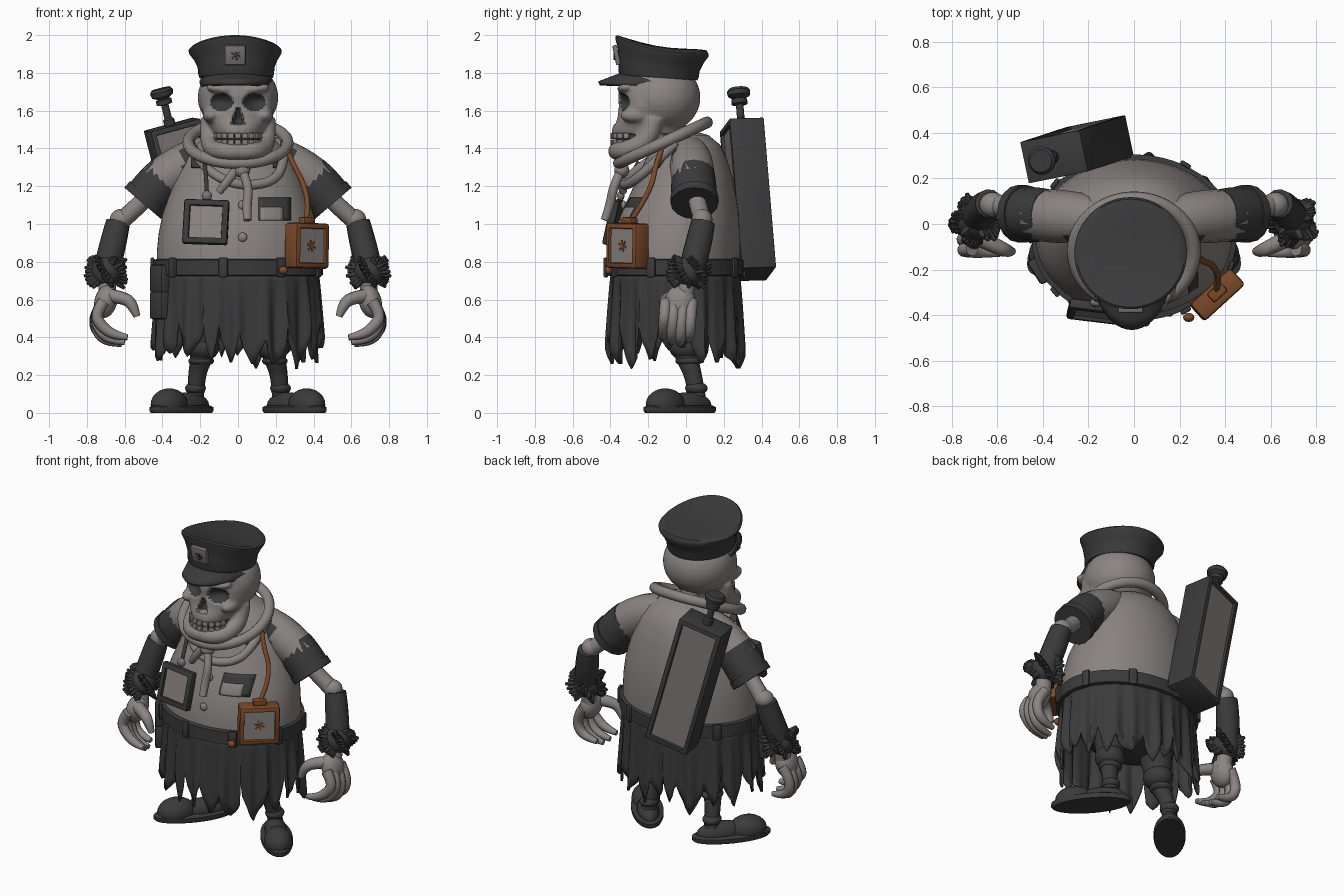
import bpy, bmesh, math, random
from math import sin, cos, pi
from mathutils import Vector, Matrix, Euler

if "Cube" in bpy.data.objects:
    bpy.data.objects.remove(bpy.data.objects["Cube"])
random.seed(4)

def material(name, col):
    m = bpy.data.materials.new(name)
    m.diffuse_color = (*col, 1)
    m.use_nodes = True
    m.node_tree.nodes["Principled BSDF"].inputs["Base Color"].default_value = m.diffuse_color
    return m

BONE = material("bone", (0.26, 0.237, 0.225))
CLOTH = material("shirt_cloth", (0.25, 0.227, 0.215))
PANEL = material("dull_panel", (0.2, 0.18, 0.172))
DARK = material("charcoal", (0.043, 0.043, 0.045))
BROWN = material("rust_brown", (0.2, 0.068, 0.022))

def finish(name, bm, *mats):
    bmesh.ops.recalc_face_normals(bm, faces=bm.faces)
    me = bpy.data.meshes.new(name)
    bm.to_mesh(me); bm.free()
    for m in mats: me.materials.append(m)
    ob = bpy.data.objects.new(name, me)
    bpy.context.collection.objects.link(ob)
    return ob

def xform(loc, rot=(0, 0, 0)):
    return Matrix.Translation(loc) @ Euler(rot).to_matrix().to_4x4()

def ball(name, loc, r, mat, rot=(0, 0, 0), n=24):
    bm = bmesh.new()
    bmesh.ops.create_uvsphere(bm, u_segments=n, v_segments=n // 2, radius=1)
    bm.transform(xform(loc, rot) @ Matrix.Diagonal((*r, 1)))
    for v in bm.verts: v.co.z = max(v.co.z, .006)
    return finish(name, bm, mat)

def box(name, loc, dims, mat, rot=(0, 0, 0), bevel=0.008, inset=0, panel=None, both=False):
    """Box whose front (and back) face may be inset as a recessed panel."""
    bm = bmesh.new()
    bmesh.ops.create_cube(bm, size=1)
    bm.transform(Matrix.Diagonal((*dims, 1)))
    if bevel:
        bmesh.ops.bevel(bm, geom=list(bm.edges), offset=bevel, segments=2, profile=0.5, affect='EDGES')
    bm.normal_update()
    if panel:
        big = [f for f in bm.faces if f.calc_area() > dims[0] * dims[2] * 0.6
               and (f.normal.y < -0.9 or (both and f.normal.y > 0.9))]
        bmesh.ops.inset_individual(bm, faces=big, thickness=inset, depth=0)
        bmesh.ops.inset_individual(bm, faces=big, thickness=0.004, depth=-0.015)
        for f in big: f.material_index = 1
    bm.transform(xform(loc, rot))
    return finish(name, bm, mat, *([panel] if panel else []))

def loft(name, rings, mat, n=48, m=None):
    """Elliptical rings (cx, cy, z, rx, ry, slope of z along y), capped."""
    bm = bmesh.new()
    loops = [[bm.verts.new((cx + rx * cos(2 * pi * i / n), cy + ry * sin(2 * pi * i / n),
                            z + s * ry * sin(2 * pi * i / n))) for i in range(n)]
             for cx, cy, z, rx, ry, s in rings]
    for a, b in zip(loops, loops[1:]):
        for i in range(n):
            bm.faces.new((a[i], a[(i + 1) % n], b[(i + 1) % n], b[i]))
    bm.faces.new(loops[0]); bm.faces.new(loops[-1])
    if m: bm.transform(m)
    return finish(name, bm, mat)

def tube(name, pts, radii, mat, closed=False, res=4):
    """Round tube along a smooth path."""
    cu = bpy.data.curves.new(name, 'CURVE')
    cu.dimensions, cu.bevel_depth, cu.bevel_resolution, cu.use_fill_caps = '3D', 1, res, True
    sp = cu.splines.new('NURBS')
    sp.points.add(len(pts) - 1)
    for i, p in enumerate(pts):
        sp.points[i].co = (*p, 1)
        sp.points[i].radius = radii[i] if isinstance(radii, (list, tuple)) else radii
    sp.use_cyclic_u, sp.use_endpoint_u = closed, not closed
    sp.order_u, sp.resolution_u = min(3, len(pts)), 6
    tmp = bpy.data.objects.new(name, cu)
    bpy.context.collection.objects.link(tmp)
    me = bpy.data.meshes.new_from_object(tmp.evaluated_get(bpy.context.evaluated_depsgraph_get()))
    bpy.data.objects.remove(tmp)
    me.materials.clear(); me.materials.append(mat)
    ob = bpy.data.objects.new(name, me)
    bpy.context.collection.objects.link(ob)
    return ob

# ---- shirt torso
TORSO = [(0.74, .43, -.40, .28), (0.85, .43, -.40, .285), (0.95, .42, -.38, .285), (1.05, .40, -.35, .28),
         (1.15, .365, -.30, .265), (1.25, .33, -.255, .245), (1.35, .285, -.21, .215),
         (1.42, .23, -.18, .18), (1.47, .16, -.14, .12), (1.49, .08, -.1, .05)]
loft("shirt", [(0, (f + b) / 2, z, rx, (b - f) / 2, 0) for z, rx, f, b in TORSO], CLOTH, 64)

def chest_y(x, z):
    for (z0, r0, f0, b0), (z1, r1, f1, b1) in zip(TORSO, TORSO[1:]):
        if z0 <= z <= z1:
            t = (z - z0) / (z1 - z0)
            rx, f, b = r0 + t * (r1 - r0), f0 + t * (f1 - f0), b0 + t * (b1 - b0)
            return (f + b) / 2 - (b - f) / 2 * math.sqrt(max(0, 1 - (x / rx) ** 2))

def patch(name, x0, x1, z0, z1, mat, lift):
    """Thin cloth plate following the chest."""
    bm = bmesh.new()
    g = [[bm.verts.new((x0 + (x1 - x0) * i / 6, 0, z0 + (z1 - z0) * j / 6)) for i in range(7)] for j in range(7)]
    for row in g:
        for v in row: v.co.y = chest_y(v.co.x, v.co.z) - lift
    for j in range(6):
        for i in range(6):
            bm.faces.new((g[j][i], g[j][i + 1], g[j + 1][i + 1], g[j + 1][i]))
    finish(name, bm, mat).modifiers.new("thick", 'SOLIDIFY').thickness = 0.008

patch("pocket_border", .11, .28, 1.02, 1.14, DARK, .006)
patch("pocket_face", .12, .24, 1.02, 1.09, CLOTH, .011)
for s in (-1, 1): patch("shoulder_patch", s * .19, s * .25, 1.3, 1.37, DARK, .01)
for z in (0.93, 1.1):
    ball("shirt_button", (.025, chest_y(.025, z) - .005, z), (.025, .015, .025), CLOTH, n=14)

# ---- belt, loops, pouches
loft("belt", [(0, -.06, z, r, r - .085, 0) for z, r in ((.725, .43), (.73, .45), (.81, .45), (.815, .425))], DARK, 64)
for k in range(9):
    a = 2 * pi * k / 9 + .35
    box("belt_loop", (.453 * cos(a), -.06 + .37 * sin(a), .77), (.05, .02, .105), DARK, (0, 0, a + pi / 2))
for z in (.71, .57):
    box("belt_pouch", (-.41, -.2, z), (.12, .07, .15), DARK, (0, 0, -1), .015)
ball("lantern_clip", (.24, -.41, .755), (.025, .02, .022), BROWN, n=12)

# ---- ragged skirt with folds and torn hem
N, ROWS, bm, cols, hem = 192, 7, bmesh.new(), [], []
while len(hem) < N:
    w, gap, tip = random.randint(6, 12), random.uniform(.37, .49), random.uniform(.22, .31)
    hem += [gap + (tip - gap) * (1 - abs(2 * k / w - 1)) ** .65 for k in range(w)]
for i in range(N):
    a = 2 * pi * i / N
    bottom = hem[i] + .05 * abs(cos(a)) ** 8
    col = []
    for j in range(ROWS + 1):
        t = j / ROWS
        f = .014 * t ** .6 * (sin(a * 19) + .6 * sin(a * 31 + 1))
        col.append(bm.verts.new(((.425 + .02 * t + f) * cos(a), -.055 + (.34 + .015 * t + f) * sin(a), .76 + (bottom - .76) * t)))
    cols.append(col)
for a, b in zip(cols, cols[1:] + cols[:1]):
    for j in range(ROWS): bm.faces.new((a[j], a[j + 1], b[j + 1], b[j]))
finish("ragged_skirt", bm, DARK).modifiers.new("thick", 'SOLIDIFY').thickness = .014
ball("hips", (0, -.03, .6), (.34, .27, .14), DARK)

# ---- limbs, both sides
for s in (-1, 1):
    # legs and shoes
    tube("trouser_leg", [(s * .16, 0, .62), (s * .18, -.01, .45), (s * .19, 0, .3), (s * .22, .04, .2), (s * .225, .06, .08)],
         [.11, .10, .06, .045, .045], DARK)
    ball("knee_roll", (s * .185, 0, .35), (.088, .09, .075), DARK)
    ball("trouser_cuff", (s * .195, .015, .275), (.068, .072, .03), DARK)
    ball("ankle_cuff", (s * .225, .055, .13), (.055, .06, .035), DARK)
    M = xform((s * .3, -.033, 0), (0, 0, s * .7))
    loft("shoe_sole", [(0, 0, 0, .09, .228, 0), (0, 0, .01, .094, .238, 0), (0, 0, .03, .094, .238, 0),
                       (0, 0, .038, .082, .22, 0)], DARK, 32, M)
    ball("shoe_toe", M @ Vector((0, -.1, .045)), (.084, .115, .085), DARK, (0, 0, s * .7))
    ball("shoe_body", M @ Vector((0, .06, .04)), (.065, .15, .07), DARK, (0, 0, s * .7))
    # sleeves with a torn dark seam at the armhole
    sl = tube("sleeve", [(s * .14, .02, 1.38), (s * .28, .03, 1.33), (s * .43, .04, 1.21)], [.09, .128, .112], CLOTH, res=6).data
    sl.materials.append(DARK)
    for f in sl.polygons:
        if .22 < abs(f.center.x) < .3 and f.center.y < -.03 and f.center.z > 1.25: f.material_index = 1
    tube("sleeve_cuff", [(s * .37, .04, 1.265), (s * .435, .04, 1.195), (s * .5, .045, 1.115)], [.112, .125, .118], DARK, res=6)
    tube("sleeve_hem", [(s * .475, .045, 1.145), (s * .505, .045, 1.11)], .127, DARK, res=6)
    # forearm, glove and fur
    tube("forearm_bone", [(s * .46, .05, 1.17), (s * .55, .07, 1.07), (s * .63, .09, 1.01)], [.05, .045, .05], BONE)
    ball("elbow", (s * .62, .085, 1.025), (.058, .055, .055), BONE)
    tube("glove", [(s * .635, .09, 1.01), (s * .66, .07, .9), (s * .695, .03, .76)], [.064, .074, .07], DARK)
    bm = bmesh.new()
    bmesh.ops.create_uvsphere(bm, u_segments=16, v_segments=8, radius=.085)
    for k in range(77):
        a = k * 2.4
        d = Vector((cos(a), sin(a), -.95 + 1.9 * (k % 11) / 10)).normalized()
        q = Vector((0, 0, 1)).rotation_difference(d).to_matrix().to_4x4()
        bmesh.ops.create_cone(bm, cap_ends=True, segments=6, radius1=.03, radius2=.008,
                              depth=.07, matrix=Matrix.Translation(d * random.uniform(.075, .097)) @ q)
    bm.transform(Matrix.Translation((s * .695, .015, .748)) @ Matrix.Diagonal((1, 1, 1.0, 1)))
    finish("fur_cuff", bm, DARK)
    # bony hand
    tube("wrist", [(s * .695, .01, .74), (s * .69, -.01, .6)], [.045, .05], BONE)
    ball("palm", (s * .70, -.03, .59), (.06, .08, .09), BONE, (0, s * -.25, 0))
    for k in range(4):
        y, e = .03 - .046 * k, (.0, .02, .01, -.015)[k]
        tube("finger", [(s * .71, y, .59), (s * .76, y - .005, .52), (s * (.755 - .012 * k), y - .01, .44 - e),
                        (s * (.70 - .015 * k), y - .015, .395 - e), (s * (.63 - .015 * k), y - .02, .385 - e)],
             [.033, .03, .031, .026, .016], BONE, res=3)
    tube("thumb", [(s * .68, -.06, .62), (s * .60, -.1, .61), (s * .555, -.12, .57), (s * .535, -.12, .51)],
         [.038, .034, .03, .018], BONE, res=3)

# ---- skull: blended volumes with sunken dark sockets
parts = [ball("skull", (0, -.135, 1.67), (.214, .212, .19), BONE, n=32),
         loft("face", [(0, -.21, z, rx, ry, 0) for z, rx, ry in
                       ((1.78, .16, .13), (1.68, .19, .15), (1.62, .195, .145), (1.56, .178, .155),
                        (1.51, .148, .18), (1.475, .135, .185))], BONE)]
for s in (-1, 1):
    parts += [ball("cheek", (s * .142, -.265, 1.575), (.045, .085, .04), BONE),
              ball("brow", (s * .085, -.315, 1.715), (.085, .05, .028), BONE, (0, s * -.12, 0)),
              tube("jaw_side", [(s * .15, -.17, 1.56), (s * .15, -.19, 1.45), (s * .135, -.30, 1.395),
                                (s * .07, -.375, 1.385), (0, -.365, 1.385)], [.05, .055, .048, .046, .046], BONE)]
bpy.ops.object.select_all(action='DESELECT')
for p in parts: p.select_set(True)
skull = bpy.context.view_layer.objects.active = parts[0]
bpy.ops.object.join()
rm = skull.modifiers.new("blend", 'REMESH')
rm.mode, rm.voxel_size = 'VOXEL', .009
sm = skull.modifiers.new("soften", 'SMOOTH')
sm.iterations = 8
for m in ("blend", "soften"): bpy.ops.object.modifier_apply(modifier=m)
me = skull.data
me.materials.clear(); me.materials.append(BONE); me.materials.append(DARK)

def socket(p):
    if p.y > -.2: return 9
    eye = math.hypot((abs(p.x) - .086) / .066, (p.z - 1.645) / .052)
    t = (1.61 - p.z) / .08
    nose = abs(p.x) / (.01 + .03 * t) if 0 < t < 1 else 9
    return min(eye, nose)
depth = [socket(v.co) for v in me.vertices]
for f in me.polygons:
    if sum(depth[v] for v in f.vertices) / len(f.vertices) < .92: f.material_index = 1
for v, d in zip(me.vertices, depth):
    if d < 1: v.co.y += .05 * (1 - d * d)
ball("mouth_hollow", (0, -.27, 1.445), (.12, .105, .045), DARK)
for k in range(9):
    a = (k - 4) * .29
    for z, nm in ((1.466, "upper_tooth"), (1.432, "lower_tooth")):
        box(nm, (.125 * sin(a), -.265 - .125 * cos(a), z), (.034, .022, .032), BONE, (0, 0, a), .008)
tube("neck", [(0, -.03, 1.4), (0, -.08, 1.58)], .06, BONE)

# ---- peaked cap, rim rising towards the front
cap = loft("cap", [(-.01, -.145, 1.775, .195, .205, -.07), (-.01, -.145, 1.79, .2, .212, -.07),
                   (-.01, -.142, 1.83, .204, .214, -.1), (-.012, -.135, 1.87, .222, .226, -.14),
                   (-.015, -.128, 1.905, .245, .246, -.17), (-.015, -.128, 1.918, .247, .246, -.17),
                   (-.015, -.128, 1.929, .237, .237, -.17), (-.015, -.125, 1.934, .2, .2, -.16),
                   (-.015, -.125, 1.938, .12, .12, -.15), (-.015, -.125, 1.938, .04, .04, -.15)], DARK, 56)
for v in cap.data.vertices:
    v.co.z += .033 * ((v.co.y + .128) / .246) ** 2 * min(1, max(0, (v.co.z - 1.81) / .08))
bm, grid = bmesh.new(), []
for i in range(25):
    a = pi + pi * i / 24
    w = sin(a - pi)
    grid.append([bm.verts.new((-.01 + (.195 - .015 * t) * cos(a), -.17 + (.15 + .145 * t) * sin(a),
                               1.75 + .06 * w - t * (.03 + .025 * w))) for t in (0, .35, .7, 1)])
for a, b in zip(grid, grid[1:]):
    for j in range(3): bm.faces.new((a[j], a[j + 1], b[j + 1], b[j]))
finish("cap_visor", bm, DARK).modifiers.new("thick", 'SOLIDIFY').thickness = .022
box("cap_badge", (-.015, -.368, 1.895), (.11, .025, .105), PANEL, (.2, 0, 0), .006)
for k in range(3):
    box("badge_emblem", (-.012, -.381, 1.895), (.055, .006, .01), DARK, (.2, k * pi / 3 + .4, 0), 0)

# ---- rope collar and hanging ends
tube("rope_collar", [(.268 * cos(a), -.122 + .238 * sin(a), 1.43 + .11 * sin(a)) for a in
                     [2 * pi * k / 16 for k in range(16)]], .031, CLOTH, closed=True)
tube("rope_loop", [(-.25, -.06, 1.42), (-.2, -.22, 1.32), (-.08, -.32, 1.23), (.06, -.33, 1.2), (.2, -.27, 1.23),
                   (.245, -.16, 1.33), (.25, -.05, 1.43)], .026, CLOTH)
ball("rope_knot", (.02, -.34, 1.285), (.045, .04, .04), CLOTH)
tube("rope_end", [(.02, -.34, 1.29), (.06, -.385, 1.2), (.045, -.4, 1.1), (.05, -.43, 1.02)], [.025, .024, .026, .022], CLOTH)
tube("rope_end", [(-.01, -.34, 1.29), (-.06, -.35, 1.22), (-.1, -.33, 1.17)], [.025, .024, .02], CLOTH)

# ---- chest tablet on lanyard
box("chest_tablet", (-.17, -.385, 1.01), (.24, .045, .24), DARK, (-.22, .03, -.12), .012, .028, CLOTH)
tube("tablet_lanyard", [(-.165, -.345, 1.14), (-.165, -.32, 1.2), (-.175, -.25, 1.33)], .011, DARK)
ball("tablet_clip", (-.165, -.345, 1.15), (.028, .02, .028), PANEL, n=12)

# ---- brown hip lantern with strap
R = (0, .02, .74)
L = xform((.365, -.31, .885), R)
box("lantern", L.translation, (.24, .1, .24), BROWN, R, .016, .016, CLOTH)
for k in range(3):
    box("lantern_star", L @ Vector((0, -.037, 0)), (.06, .006, .01), BROWN, (0, k * pi / 3 + .3, .74), 0)
box("lantern_handle", (.365, -.3, 1.018), (.08, .05, .035), BROWN, R)
tube("lantern_strap", [(.36, -.29, 1.02), (.375, -.235, 1.1), (.345, -.175, 1.22), (.3, -.165, 1.3), (.26, -.13, 1.39)], .014, BROWN)

# ---- back pack unit with knob
R = (.03, -.26, .2)
P = xform((-.25, .328, 1.13), R)
box("back_unit", P.translation, (.275, .185, .82), DARK, R, .004, .032, PANEL, True)
loft("back_knob", [(0, 0, z, r, r, 0) for z, r in
                   ((.40, .03), (.44, .03), (.45, .02), (.52, .02), (.525, .042), (.55, .042), (.555, .03), (.57, .058),
                    (.595, .062), (.61, .05))], DARK, 24, P @ Matrix.Translation((-.01, 0, 0)))

# ---- smooth shading with sharp edges kept
bpy.ops.object.select_all(action='SELECT')
bpy.context.view_layer.objects.active = skull
bpy.ops.object.shade_smooth_by_angle(angle=math.radians(40))
